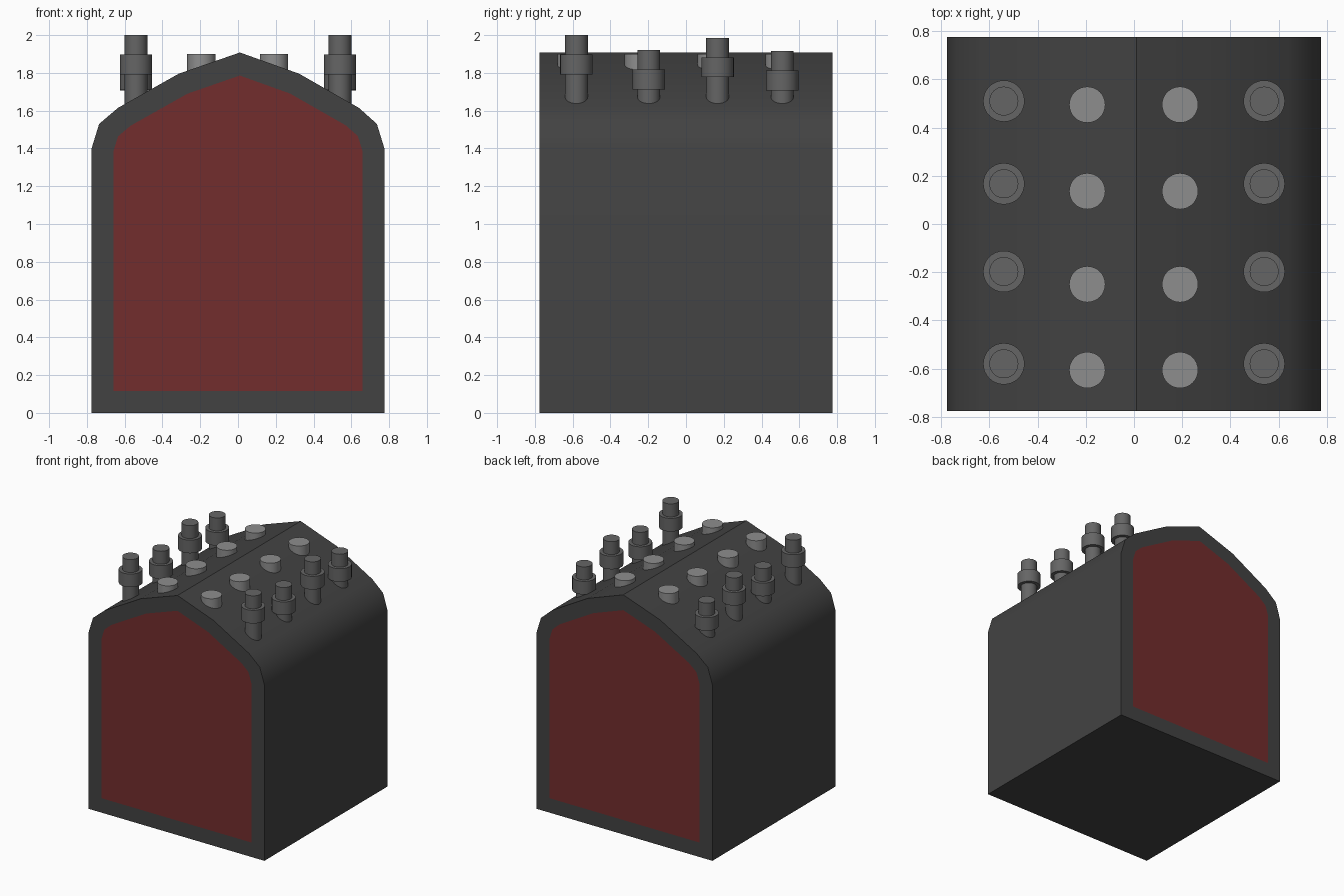
import bpy, bmesh, math

if "Cube" in bpy.data.objects:
    bpy.data.objects.remove(bpy.data.objects["Cube"])

def material(name, rgb):
    m = bpy.data.materials.new(name)
    m.diffuse_color = (*rgb, 1)
    m.use_nodes = True
    m.node_tree.nodes["Principled BSDF"].inputs["Base Color"].default_value = m.diffuse_color
    return m

dark = material("dark grey", (0.055, 0.055, 0.055))
red = material("dark red", (0.17, 0.026, 0.026))
mid = material("mid grey", (0.13, 0.13, 0.13))
light = material("light grey", (0.27, 0.27, 0.27))

def finish(name, bm, mats, angle=35):
    bmesh.ops.recalc_face_normals(bm, faces=bm.faces)
    me = bpy.data.meshes.new(name)
    bm.to_mesh(me)
    bm.free()
    for m in mats:
        me.materials.append(m)
    ob = bpy.data.objects.new(name, me)
    bpy.context.collection.objects.link(ob)
    bpy.ops.object.select_all(action='DESELECT')
    ob.select_set(True)
    bpy.context.view_layer.objects.active = ob
    bpy.ops.object.shade_smooth_by_angle(angle=math.radians(angle))
    return ob

# arched housing, extruded front to back, with red inset panels on both ends
D = 0.775
profile = [(-D, 0), (D, 0), (D, 1.40), (0.735, 1.53), (0.64, 1.615), (0.325, 1.795),
           (0.01, 1.908), (-0.315, 1.795), (-0.635, 1.615), (-0.735, 1.53), (-D, 1.40)]
bm = bmesh.new()
face = bm.faces.new([bm.verts.new((x, -D, z)) for x, z in profile])
ext = bmesh.ops.extrude_face_region(bm, geom=[face])
bmesh.ops.translate(bm, vec=(0, 2 * D, 0),
                    verts=[v for v in ext["geom"] if isinstance(v, bmesh.types.BMVert)])
bmesh.ops.recalc_face_normals(bm, faces=bm.faces)
ends = [f for f in bm.faces if abs(f.normal.y) > 0.9]
bmesh.ops.inset_individual(bm, faces=ends, thickness=0.115, use_even_offset=True)
for f in ends:
    f.material_index = 1
finish("housing", bm, [dark, red])

def lathe(name, x, y, rings, mat, n=32):
    """Closed upright turned part from (radius, z) rings."""
    bm = bmesh.new()
    loops = [[bm.verts.new((x + r * math.cos(2 * math.pi * i / n),
                            y + r * math.sin(2 * math.pi * i / n), z))
              for i in range(n)] for r, z in rings]
    for a, b in zip(loops, loops[1:]):
        for i in range(n):
            j = (i + 1) % n
            bm.faces.new((a[i], a[j], b[j], b[i]))
    bm.faces.new(loops[0][::-1])
    bm.faces.new(loops[-1])
    finish(name, bm, [mat])

# collared pins of differing height on the outer slopes: y, top z
for y, top in [(-0.58, 2.0), (-0.197, 1.92), (0.167, 1.985), (0.51, 1.915)]:
    for x in (-0.54, 0.54):
        hi, lo = top - 0.103, top - 0.208
        lathe("collared_pin", x, y, [(0.06, 1.5), (0.06, lo), (0.086, lo),
                                     (0.086, hi), (0.06, hi), (0.06, top)], mid)

# plain studs near the ridge
for y in (-0.606, -0.25, 0.136, 0.495):
    for x in (-0.194, 0.191):
        lathe("stud", x, y, [(0.075, 1.6), (0.075, 1.9)], light)
